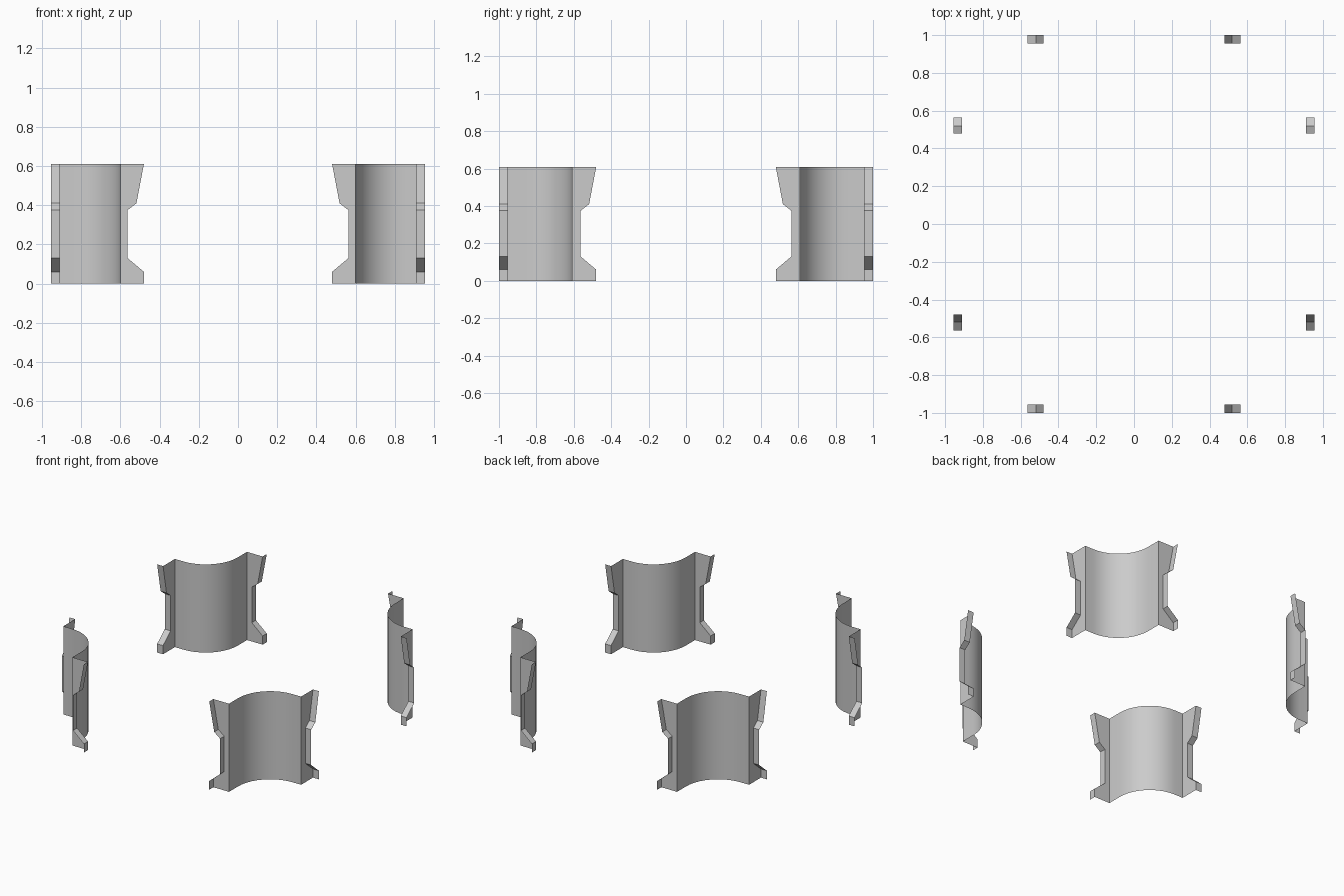
import bpy, bmesh, math

if "Cube" in bpy.data.objects:
    bpy.data.objects.remove(bpy.data.objects["Cube"])

HEIGHT = 0.61
PX, PY = 0.91, 0.955      # planes of the side and front flanges
CX, CY = 0.60, 0.61       # where the flanges meet the curved wall
LIP = 0.045               # outward lip along each flange edge
RADIUS, SEGMENTS = 0.245, 10
# flange edge outline: distance from the middle, height
EDGE = [(0.48, HEIGHT), (0.518, 0.41), (0.563, 0.375),
        (0.563, 0.13), (0.48, 0.06), (0.48, 0.0)]


def add_strip(bm, a, b):
    """Quads between two matching rows of vertices."""
    for i in range(len(a) - 1):
        bm.faces.new((a[i], a[i + 1], b[i + 1], b[i]))


def add_flange(bm, place, end, top, bottom):
    """Flat notched plate plus the lip folded outward from its edge."""
    inner = [bm.verts.new(place(u, 0, z)) for u, z in EDGE]
    outer = [bm.verts.new(place(u, LIP, z)) for u, z in EDGE]
    bm.faces.new(inner + [bottom, top])
    add_strip(bm, inner, outer)


bm = bmesh.new()

# Curved wall, bulging toward the centre (front right corner)
path = [(CX, -PY)]
for i in range(SEGMENTS + 1):
    t = math.pi / 2 * i / SEGMENTS
    path.append((CX + RADIUS * (1 - math.cos(t)),
                 -CY - RADIUS * (1 - math.sin(t))))
path.append((PX, -CY))
low = [bm.verts.new((x, y, 0)) for x, y in path]
high = [bm.verts.new((x, y, HEIGHT)) for x, y in path]
add_strip(bm, low, high)

# Front and side flanges
add_flange(bm, lambda u, d, z: (u, -PY - d, z), CX, high[0], low[0])
add_flange(bm, lambda u, d, z: (PX + d, -u, z), CY, high[-1], low[-1])
bmesh.ops.recalc_face_normals(bm, faces=bm.faces)
# Face the sheet outward
bm.faces.ensure_lookup_table()
bm.normal_update()
mid = bm.faces[len(path) // 2]
if mid.normal.x - mid.normal.y < 0:
    bmesh.ops.reverse_faces(bm, faces=bm.faces)

mesh = bpy.data.meshes.new("corner_panels")
bm.to_mesh(mesh)
bm.free()
panels = bpy.data.objects.new("corner_panels", mesh)
bpy.context.collection.objects.link(panels)
bpy.context.view_layer.objects.active = panels
panels.select_set(True)
bpy.ops.object.shade_smooth_by_angle(angle=math.radians(30))

# Repeat in all four corners
mirror = panels.modifiers.new("four_corners", 'MIRROR')
mirror.use_axis = (True, True, False)
mirror.use_mirror_merge = False
